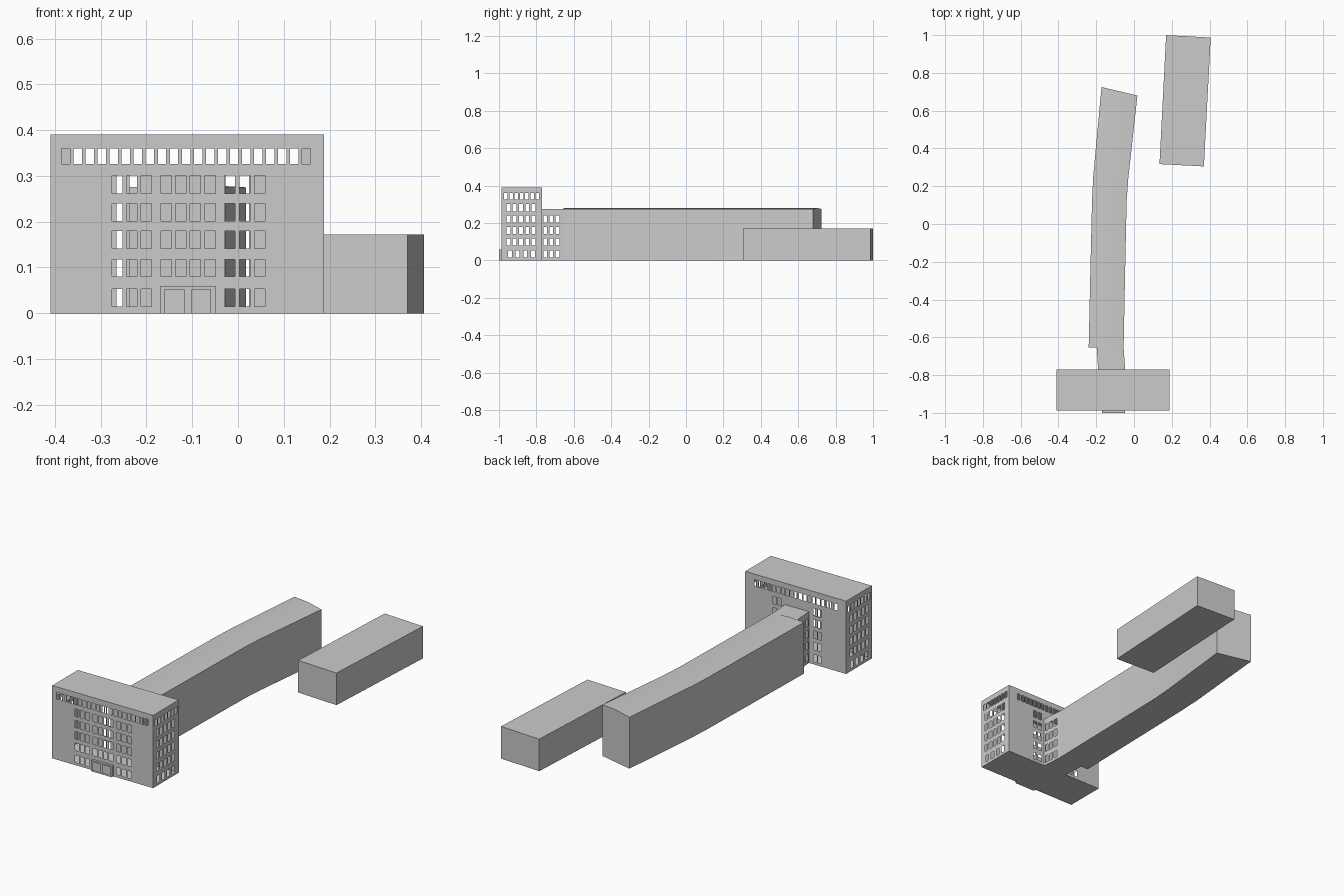
import bpy, bmesh, math
from mathutils import Vector

if "Cube" in bpy.data.objects:
    bpy.data.objects.remove(bpy.data.objects["Cube"])

concrete = bpy.data.materials.new("light grey concrete")
concrete.diffuse_color = (0.6, 0.6, 0.6, 1)
concrete.use_nodes = True
concrete.node_tree.nodes["Principled BSDF"].inputs["Base Color"].default_value = concrete.diffuse_color


def finish(bm, name, smooth=False):
    bmesh.ops.remove_doubles(bm, verts=bm.verts, dist=1e-5)
    me = bpy.data.meshes.new(name)
    bm.to_mesh(me)
    bm.free()
    me.materials.append(concrete)
    ob = bpy.data.objects.new(name, me)
    bpy.context.collection.objects.link(ob)
    if smooth:
        bpy.ops.object.select_all(action='DESELECT')
        ob.select_set(True)
        bpy.context.view_layer.objects.active = ob
        bpy.ops.object.shade_smooth_by_angle(angle=math.radians(25))
    return ob


def face(bm, pts):
    bm.faces.new([bm.verts.new(p) for p in pts])


def wall(bm, p0, p1, height, rows=()):
    """Wall from p0 to p1; rows = (z0, z1, centres along the wall, width) of openings."""
    a = Vector((*p0, 0))
    d = Vector((*p1, 0)) - a
    length = d.length
    d.normalize()

    def quad(u0, u1, z0, z1):
        if u1 - u0 > 1e-6 and z1 - z0 > 1e-6:
            face(bm, [a + d * u + Vector((0, 0, z))
                      for u, z in ((u0, z0), (u1, z0), (u1, z1), (u0, z1))])

    z = 0
    for z0, z1, centres, width in rows:
        quad(0, length, z, z0)
        u = 0
        for c in sorted(centres):
            quad(u, c - width / 2, z0, z1)
            u = c + width / 2
        quad(u, length, z0, z1)
        z = z1
    quad(0, length, z, height)


def slab(bm, corners, z, up=True):
    pts = [(x, y, z) for x, y in corners]
    face(bm, pts if up else pts[::-1])


def spread(first, last, n):
    return [first + (last - first) * i / (n - 1) for i in range(n)]


# Storey heights shared by all windows
STOREYS = [(0.015, 0.053), (0.080, 0.118), (0.141, 0.180), (0.202, 0.240), (0.262, 0.301)]
ATTIC = (0.326, 0.360)

# Tower: hollow shell with open windows
X0, X1, Y0, Y1, H = -0.41, 0.188, -0.987, -0.77, 0.39
bm = bmesh.new()
groups = [-0.264, -0.232, -0.200, -0.157, -0.125, -0.093, -0.061, -0.018, 0.015, 0.047]
attic_x = spread(-0.376, 0.149, 21)
front = []
for i, (a, b) in enumerate(STOREYS):
    xs = [x for x in groups if i or not -0.17 < x < -0.05]
    front.append((a, b, [x - X0 for x in xs], 0.023))
front.append((*ATTIC, [x - X0 for x in attic_x], 0.0185))
wall(bm, (X0, Y0), (X1, Y0), H, front)

back_x = [-0.255, -0.226, -0.017, 0.014]
back = [(a, b, [X1 - x for x in back_x], 0.021) for a, b in STOREYS]
back.append((*ATTIC, [X1 - x for x in attic_x[1:-1]], 0.0185))
wall(bm, (X1, Y1), (X0, Y1), H, back)

side = []
for i, (a, b) in enumerate(STOREYS):
    ys = spread(-0.95, -0.815, 5) if i else spread(-0.942, -0.818, 4)
    side.append((a, b, [y - Y0 for y in ys], 0.021))
side.append((*ATTIC, [y - Y0 for y in spread(-0.963, -0.795, 7)], 0.0185))
wall(bm, (X1, Y0), (X1, Y1), H, side)
mirrored = [(a, b, [Y1 - Y0 - u for u in us], w) for a, b, us, w in side]
wall(bm, (X0, Y1), (X0, Y0), H, mirrored)
plan = [(X0, Y0), (X1, Y0), (X1, Y1), (X0, Y1)]
slab(bm, plan, H)
slab(bm, plan, 0, up=False)
finish(bm, "tower")

# Entrance porch with two doorways
bm = bmesh.new()
porch = [(-0.17, -1.0), (-0.048, -1.0), (-0.048, Y0), (-0.17, Y0)]
wall(bm, porch[0], porch[1], 0.059, [(0, 0.052, [0.031, 0.089], 0.042)])
wall(bm, porch[1], porch[2], 0.059)
wall(bm, porch[3], porch[0], 0.059)
slab(bm, porch, 0.059)
slab(bm, porch, 0, up=False)
finish(bm, "entrance_porch")

# Connector between tower and long wing, windows on both sides
bm = bmesh.new()
link = [(-0.19, Y1), (-0.047, Y1), (-0.055, -0.655), (-0.197, -0.655)]
rows = [(a, b, [0.018, 0.050, 0.083], 0.020) for a, b in STOREYS[:4]]
wall(bm, link[1], link[2], 0.275, rows)
wall(bm, link[3], link[0], 0.275,
     [(a, b, [0.115 - u for u in us], w) for a, b, us, w in rows])
slab(bm, link, 0.275)
slab(bm, link, 0, up=False)
finish(bm, "connector")

# Long bent wing with a very shallow ridge: (left x, left y, right x, right y)
stations = [(-0.24, -0.655, -0.055, -0.655), (-0.231, -0.25, -0.047, -0.25),
            (-0.222, 0.13, -0.039, 0.12), (-0.216, 0.25, -0.031, 0.235),
            (-0.172, 0.725, 0.018, 0.68)]
bm = bmesh.new()
rings = []
for xl, yl, xr, yr in stations:
    mx, my = (xl + xr) / 2, (yl + yr) / 2
    rings.append([bm.verts.new(p) for p in (
        (xl, yl, 0), (xr, yr, 0), (xr, yr, 0.275), (mx, my, 0.281), (xl, yl, 0.275))])
for r, s in zip(rings, rings[1:]):
    for i in range(5):
        j = (i + 1) % 5
        bm.faces.new((r[i], r[j], s[j], s[i]))
bm.faces.new(rings[0])
bm.faces.new(rings[-1][::-1])
bmesh.ops.recalc_face_normals(bm, faces=bm.faces)
finish(bm, "long_wing", smooth=True)

# Detached annex block
bm = bmesh.new()
annex = [(0.135, 0.317), (0.37, 0.305), (0.406, 0.987), (0.17, 1.0)]
for i in range(4):
    wall(bm, annex[i], annex[(i + 1) % 4], 0.172)
slab(bm, annex, 0.172)
slab(bm, annex, 0, up=False)
finish(bm, "annex")
